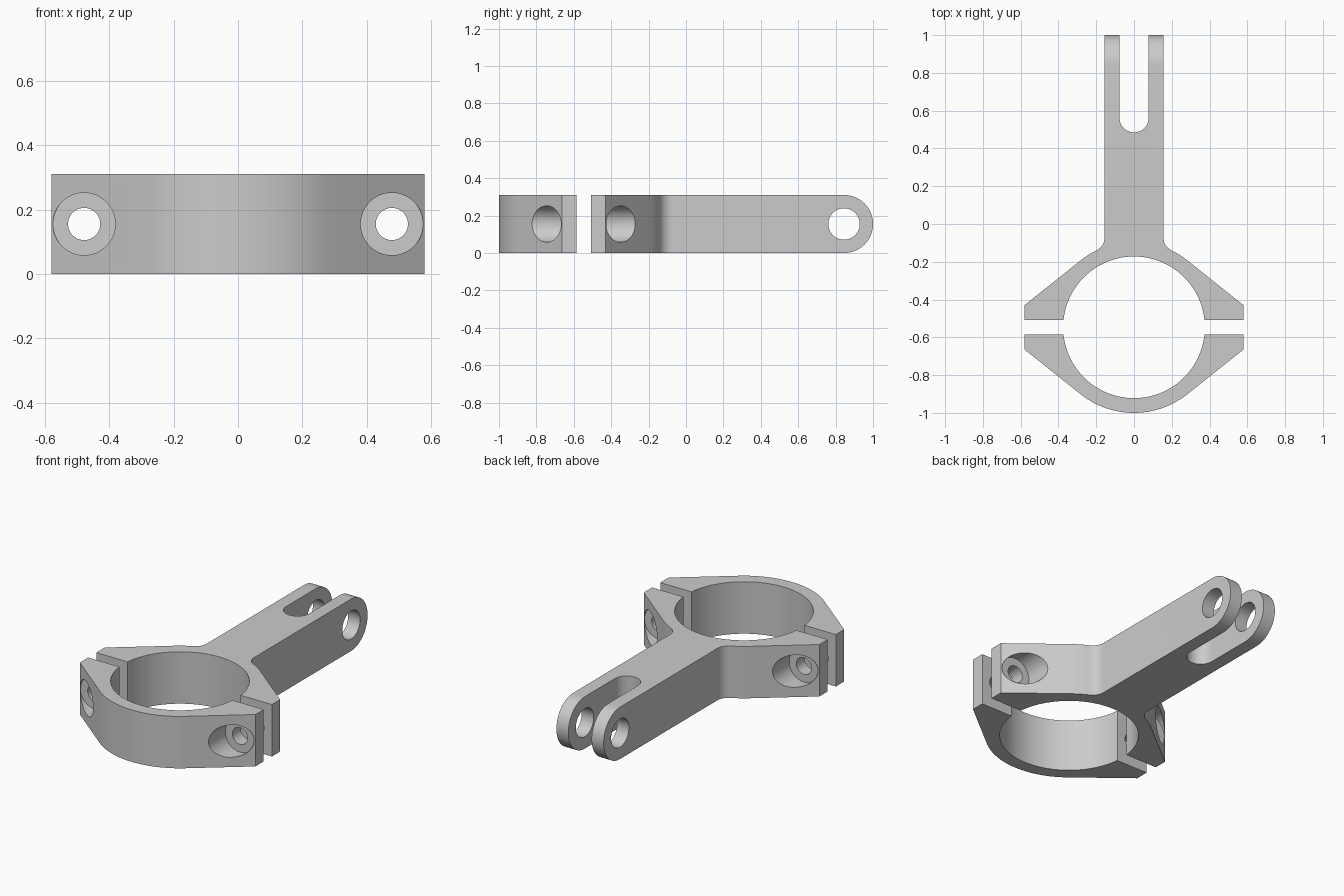
import bpy, bmesh
from math import pi, sin, cos, asin, acos, atan2, hypot, sqrt, radians
from mathutils import Vector, Matrix

if "Cube" in bpy.data.objects:
    bpy.data.objects.remove(bpy.data.objects["Cube"])

HEIGHT = 0.31
MID = HEIGHT / 2
CENTRE_Y = -0.547            # centre of the clamp bore
BORE, RIM = 0.375, 0.453     # inner and outer ring radii
GAP = 0.0385                 # half the gap between the clamp halves
LUG_X, LUG_Y = 0.58, 0.117   # outer corner of a bolt lug
ARM = 0.156                  # half width of the arm
FILLET = 0.075
BOLT_X = 0.478
PIN_Y = 1 - MID

grey = bpy.data.materials.new("satin grey")
grey.use_nodes = True
colour = (0.6, 0.6, 0.6, 1)
grey.diffuse_color = colour
grey.node_tree.nodes["Principled BSDF"].inputs["Base Color"].default_value = colour


def arc(cx, cy, r, start, end, steps):
    return [(cx + r * cos(start + (end - start) * i / steps),
             cy + r * sin(start + (end - start) * i / steps)) for i in range(steps + 1)]


def prism(name, outline, depth, matrix=Matrix()):
    """Extrude a flat outline along its local z, then place it."""
    bm = bmesh.new()
    face = bm.faces.new([bm.verts.new((x, y, 0)) for x, y in outline])
    top = bmesh.ops.extrude_face_region(bm, geom=[face])
    verts = [g for g in top["geom"] if isinstance(g, bmesh.types.BMVert)]
    bmesh.ops.translate(bm, vec=(0, 0, depth), verts=verts)
    bmesh.ops.transform(bm, matrix=matrix, verts=bm.verts)
    bmesh.ops.recalc_face_normals(bm, faces=bm.faces)
    mesh = bpy.data.meshes.new(name)
    bm.to_mesh(mesh)
    bm.free()
    mesh.materials.append(grey)
    obj = bpy.data.objects.new(name, mesh)
    bpy.context.collection.objects.link(obj)
    return obj


def rod(name, r, start, end):
    """Cylinder running between two points."""
    start, end = Vector(start), Vector(end)
    axis = end - start
    place = Matrix.Translation(start) @ axis.to_track_quat("Z", "Y").to_matrix().to_4x4()
    return prism(name, arc(0, 0, r, 0, 2 * pi, 48)[:-1], axis.length, place)


def cut(obj, cutter):
    cutter.hide_render = True
    mod = obj.modifiers.new("cut", "BOOLEAN")
    mod.operation, mod.solver, mod.object = "DIFFERENCE", "EXACT", cutter
    bpy.context.view_layer.objects.active = obj
    bpy.ops.object.modifier_apply(modifier=mod.name)
    bpy.data.objects.remove(cutter)


def clamp_outline(side, with_arm):
    """Clamp half, drawn for +y and flipped by side."""
    tangent = atan2(LUG_Y, LUG_X) + acos(RIM / hypot(LUG_X, LUG_Y))
    half = [(LUG_X, GAP), (LUG_X, LUG_Y)]
    if with_arm:
        fx = ARM + FILLET
        fy = sqrt((RIM + FILLET) ** 2 - fx ** 2)
        meet = atan2(fy, fx)
        half += arc(0, 0, RIM, tangent, meet, 6)
        half += arc(fx, fy, FILLET, meet + pi, pi, 10)[1:]
        half += [(ARM, 1 - CENTRE_Y)]
        middle = []
    else:
        half += arc(0, 0, RIM, tangent, pi / 2, 16)[:-1]
        middle = [(0, RIM)]
    left = [(-x, y) for x, y in reversed(half)]
    a = asin(GAP / BORE)
    points = half + middle + left + arc(0, 0, BORE, pi - a, a, 64)
    return [(x, CENTRE_Y + side * y) for x, y in points]


# Two clamp halves, the rear one carrying the arm
front_clamp = prism("front_clamp", clamp_outline(-1, False), HEIGHT)
arm_clamp = prism("arm_clamp", clamp_outline(1, True), HEIGHT)

# Bolt holes and counterbores
for obj, side in ((front_clamp, -1), (arm_clamp, 1)):
    for x in (-BOLT_X, BOLT_X):
        ends = [(x, CENTRE_Y + side * d, MID) for d in (0, LUG_Y, 0.5)]
        cut(obj, rod("counterbore", 0.097, ends[1], ends[2]))
        cut(obj, rod("bolt_hole", 0.05, ends[0], ends[2]))

# Fork slot with a round bottom
slot_r = 0.077
slot = arc(0, 0.485 + slot_r, slot_r, pi, 2 * pi, 24) + [(slot_r, 1.1), (-slot_r, 1.1)]
cut(arm_clamp, prism("fork_slot", slot, 0.6, Matrix.Translation((0, 0, -0.1))))

# Rounded fork tips: the profile lies in y and z, and runs along x
along_x = Matrix(((0, 0, 1, -0.3), (1, 0, 0, 0), (0, 1, 0, 0), (0, 0, 0, 1)))
tip = arc(PIN_Y, MID, MID, pi / 2, -pi / 2, 32)
tip += [(PIN_Y, -0.1), (1.1, -0.1), (1.1, 0.41), (PIN_Y, 0.41)]
cut(arm_clamp, prism("tip_rounding", tip, 0.6, along_x))

# Pin hole across the fork
cut(arm_clamp, rod("pin_hole", 0.084, (-0.3, PIN_Y, MID), (0.3, PIN_Y, MID)))

# Smooth the curved walls and keep the edges crisp
for obj in (front_clamp, arm_clamp):
    bpy.ops.object.select_all(action="DESELECT")
    obj.select_set(True)
    bpy.context.view_layer.objects.active = obj
    bpy.ops.object.shade_smooth_by_angle(angle=radians(25))
